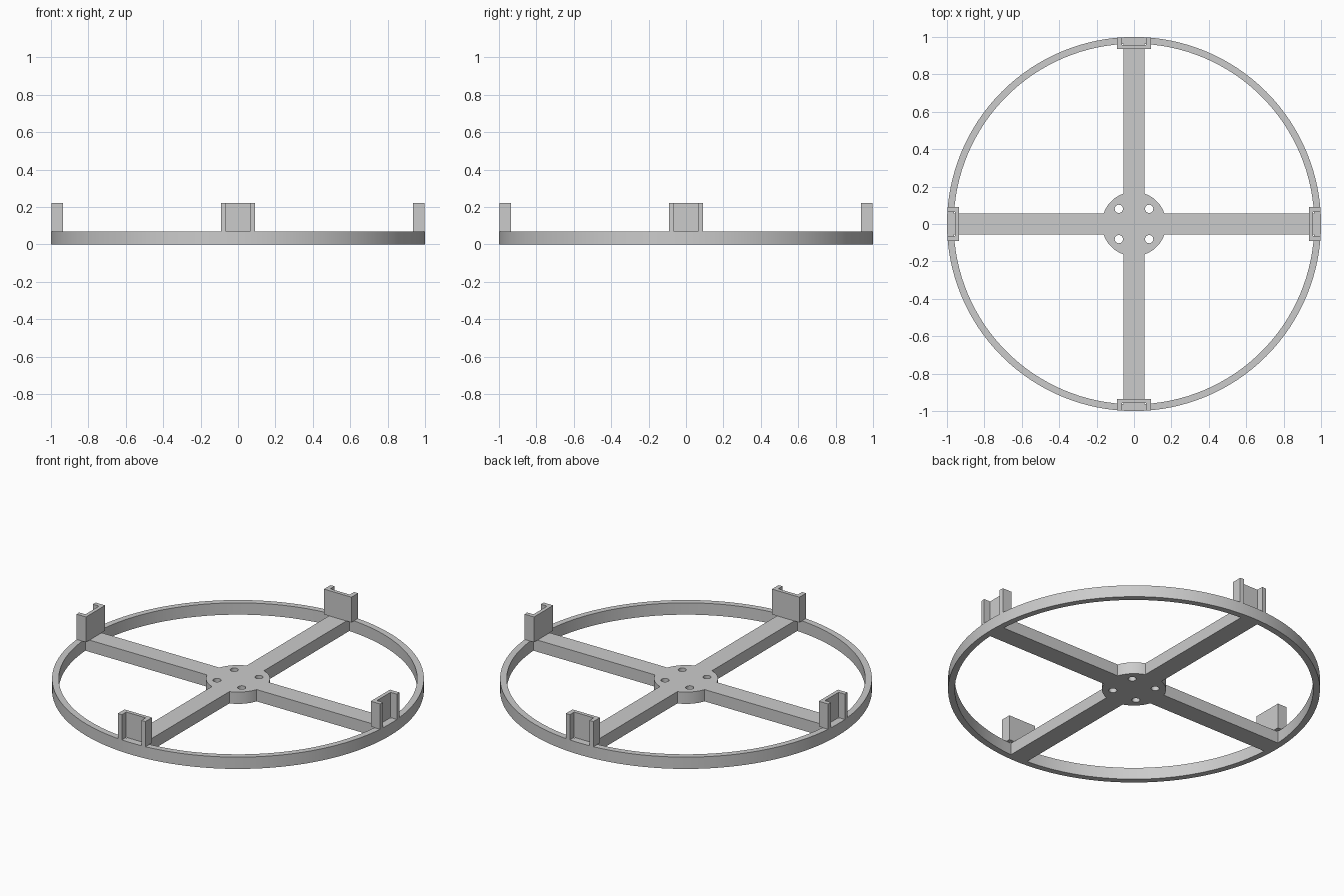
import bpy, bmesh, math

if "Cube" in bpy.data.objects:
    bpy.data.objects.remove(bpy.data.objects["Cube"])

RIM_R, RIM_IN, HUB_R = 1.0, 0.964, 0.172
SPOKE_HALF, HEIGHT, TOP = 0.057, 0.07, 0.22

grey = bpy.data.materials.new("plain grey")
grey.diffuse_color = (0.6, 0.6, 0.6, 1)
grey.use_nodes = True
grey.node_tree.nodes["Principled BSDF"].inputs["Base Color"].default_value = grey.diffuse_color


def arc(r, a0, a1, n, cx=0, cy=0):
    return [(cx + r * math.cos(a0 + (a1 - a0) * i / n),
             cy + r * math.sin(a0 + (a1 - a0) * i / n)) for i in range(n + 1)]


def extrude_outlines(name, outlines, z0, z1):
    """Fill closed outlines (inner ones become holes) and extrude them."""
    curve = bpy.data.curves.new(name, 'CURVE')
    curve.dimensions = '2D'
    curve.fill_mode = 'BOTH'
    curve.extrude = (z1 - z0) / 2
    for pts in outlines:
        s = curve.splines.new('POLY')
        s.points.add(len(pts) - 1)
        for p, (x, y) in zip(s.points, pts):
            p.co = (x, y, 0, 1)
        s.use_cyclic_u = True
    ob = bpy.data.objects.new(name, curve)
    bpy.context.collection.objects.link(ob)
    bpy.ops.object.select_all(action='DESELECT')
    ob.select_set(True)
    bpy.context.view_layer.objects.active = ob
    bpy.ops.object.convert(target='MESH')
    ob = bpy.context.object
    ob.name = name
    bm = bmesh.new()
    bm.from_mesh(ob.data)
    bmesh.ops.translate(bm, verts=bm.verts, vec=(0, 0, (z0 + z1) / 2))
    bmesh.ops.remove_doubles(bm, verts=bm.verts, dist=1e-5)
    bmesh.ops.recalc_face_normals(bm, faces=bm.faces)
    bm.to_mesh(ob.data)
    bm.free()
    ob.data.materials.clear()
    ob.data.materials.append(grey)
    bpy.ops.object.shade_smooth_by_angle(angle=math.radians(30))
    return ob


# Wheel: rim, spokes and hub as one plate with four windows and four bolt holes
outlines = [arc(RIM_R, 0, 2 * math.pi, 128)[:-1]]
outer_a = math.asin(SPOKE_HALF / RIM_IN)
hub_a = math.asin(SPOKE_HALF / HUB_R)
for k in range(4):
    q = k * math.pi / 2
    outlines.append(arc(RIM_IN, q + outer_a, q + math.pi / 2 - outer_a, 30)
                    + arc(HUB_R, q + math.pi / 2 - hub_a, q + hub_a, 12))
    d, a = 0.081 * math.sqrt(2), q + math.pi / 4
    outlines.append(arc(0.022, 0, 2 * math.pi, 24,
                        d * math.cos(a), d * math.sin(a))[:-1])
extrude_outlines("wheel_frame", outlines, 0, HEIGHT)

# Brackets: upright channels open towards the outside, one per spoke end
half = [(0.064, 0.957), (0.064, 0.998), (0.09, 0.996), (0.09, 0.935)]
channel = half + [(-x, y) for x, y in reversed(half)]
for k, side in enumerate(("back", "left", "front", "right")):
    c, s = round(math.cos(k * math.pi / 2)), round(math.sin(k * math.pi / 2))
    pts = [(x * c - y * s, x * s + y * c) for x, y in channel]
    extrude_outlines(side + "_bracket", [pts], HEIGHT, TOP)
